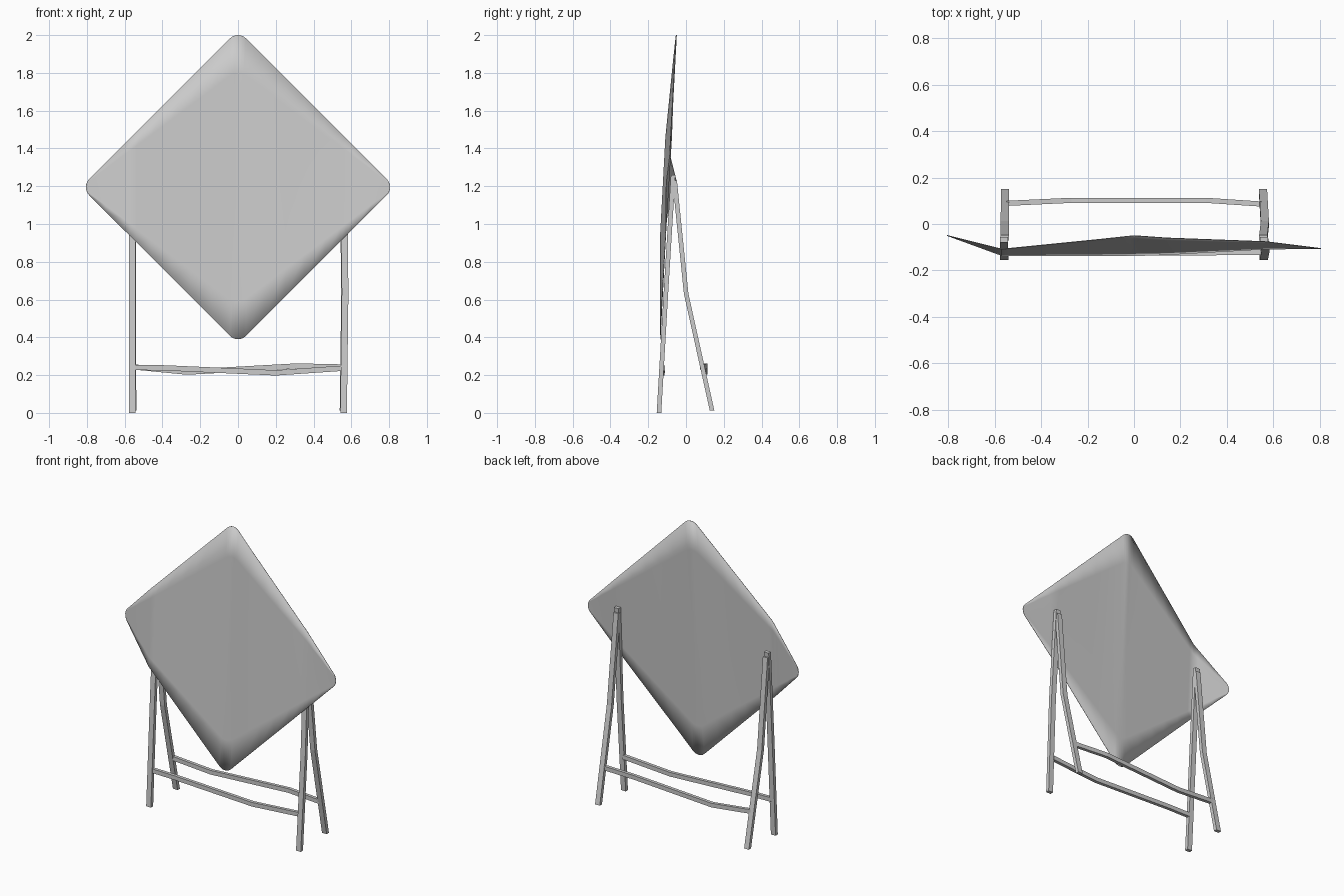
import bpy, bmesh, math

if "Cube" in bpy.data.objects:
    bpy.data.objects.remove(bpy.data.objects["Cube"])


def interp(keys, x):
    # piecewise linear lookup, first item of each key is x
    for a, b in zip(keys, keys[1:]):
        if x <= b[0]:
            t = (x - a[0]) / (b[0] - a[0])
            return [p + (q - p) * t for p, q in zip(a[1:], b[1:])]
    return keys[-1][1:]


def to_object(name, bm):
    bmesh.ops.recalc_face_normals(bm, faces=bm.faces)
    me = bpy.data.meshes.new(name)
    bm.to_mesh(me)
    bm.free()
    ob = bpy.data.objects.new(name, me)
    bpy.context.collection.objects.link(ob)
    return ob


def beam(name, pts, u, v):
    # rectangular section (half vectors u, v) swept along a bent path
    bm = bmesh.new()
    rings = []
    for p in pts:
        rings.append([bm.verts.new([p[i] + a * u[i] + b * v[i] for i in range(3)])
                      for a, b in ((-1, -1), (1, -1), (1, 1), (-1, 1))])
    for r, s in zip(rings, rings[1:]):
        for i in range(4):
            j = (i + 1) % 4
            bm.faces.new((r[i], r[j], s[j], s[i]))
    bm.faces.new(rings[0])
    bm.faces.new(rings[-1])
    return to_object(name, bm)


# Warped sign panel: rounded diamond with bent side corners
CZ, EDGE, R = 1.195, 0.83, 0.06
C = EDGE - R * math.sqrt(2)
S = R / math.sqrt(2)


def half_height(x):
    x = abs(x)
    if x <= S:
        return C + math.sqrt(R * R - x * x)
    if x < C + S:
        return EDGE - x
    return math.sqrt(max(0.0, R * R - (x - C) ** 2))


# x, y at the lower edge, y at the upper edge
warp = [(-0.81, -0.048, -0.048), (-0.57, -0.136, -0.108), (-0.14, -0.137, -0.065),
        (0, -0.137, -0.05), (0.14, -0.132, -0.06), (0.57, -0.108, -0.076),
        (0.81, -0.106, -0.106)]
side = [0, 0.014, 0.028, S, 0.14, 0.25, 0.35, 0.46, 0.54, 0.57, 0.6, 0.7, C + S]
side += [C + R * math.cos(math.radians(a)) for a in (36, 27, 18, 9, 3)]
xs = [-x for x in reversed(side[1:])] + side
ROWS = 8
bm = bmesh.new()
cols = []
for x in xs:
    h = half_height(x)
    lo, hi = interp(warp, x)
    cols.append([bm.verts.new((x, lo + (hi - lo) * k / ROWS, CZ - h + 2 * h * k / ROWS))
                 for k in range(ROWS + 1)])
for a, b in zip(cols, cols[1:]):
    for k in range(ROWS):
        bm.faces.new((a[k], b[k], b[k + 1], a[k + 1]))
panel = to_object("sign_panel", bm)
mod = panel.modifiers.new("thickness", 'SOLIDIFY')
mod.thickness = 0.003
mod.offset = 0
bpy.context.view_layer.objects.active = panel
panel.select_set(True)
bpy.ops.object.shade_smooth_by_angle(angle=math.radians(30))

# Front and bent back legs on both sides
U, V = (0.0175, 0, 0), (0, 0.012, 0)
for s, label in ((-1, "left"), (1, "right")):
    bow = 0.007 if s > 0 else 0.0
    beam("front_leg_" + label,
         [(s * 0.559, -0.143, 0), (s * 0.56 + bow, -0.106, 0.64), (s * 0.56, -0.068, 1.26)], U, V)
    beam("back_leg_" + label,
         [(s * 0.556, 0.138, 0.012), (s * 0.557 + bow, 0.001, 0.63), (s * 0.557, -0.06, 1.23)], U, V)

# Bent crossbars between the legs
bar_u, bar_v = (0, 0.011, 0), (0, 0, 0.014)
beam("front_crossbar",
     [(-0.55, -0.128, 0.241), (-0.38, -0.127, 0.238), (0.2, -0.125, 0.212), (0.55, -0.122, 0.236)],
     bar_u, bar_v)
beam("back_crossbar",
     [(-0.55, 0.089, 0.243), (-0.27, 0.102, 0.216), (0.31, 0.102, 0.248), (0.55, 0.086, 0.243)],
     bar_u, bar_v)
